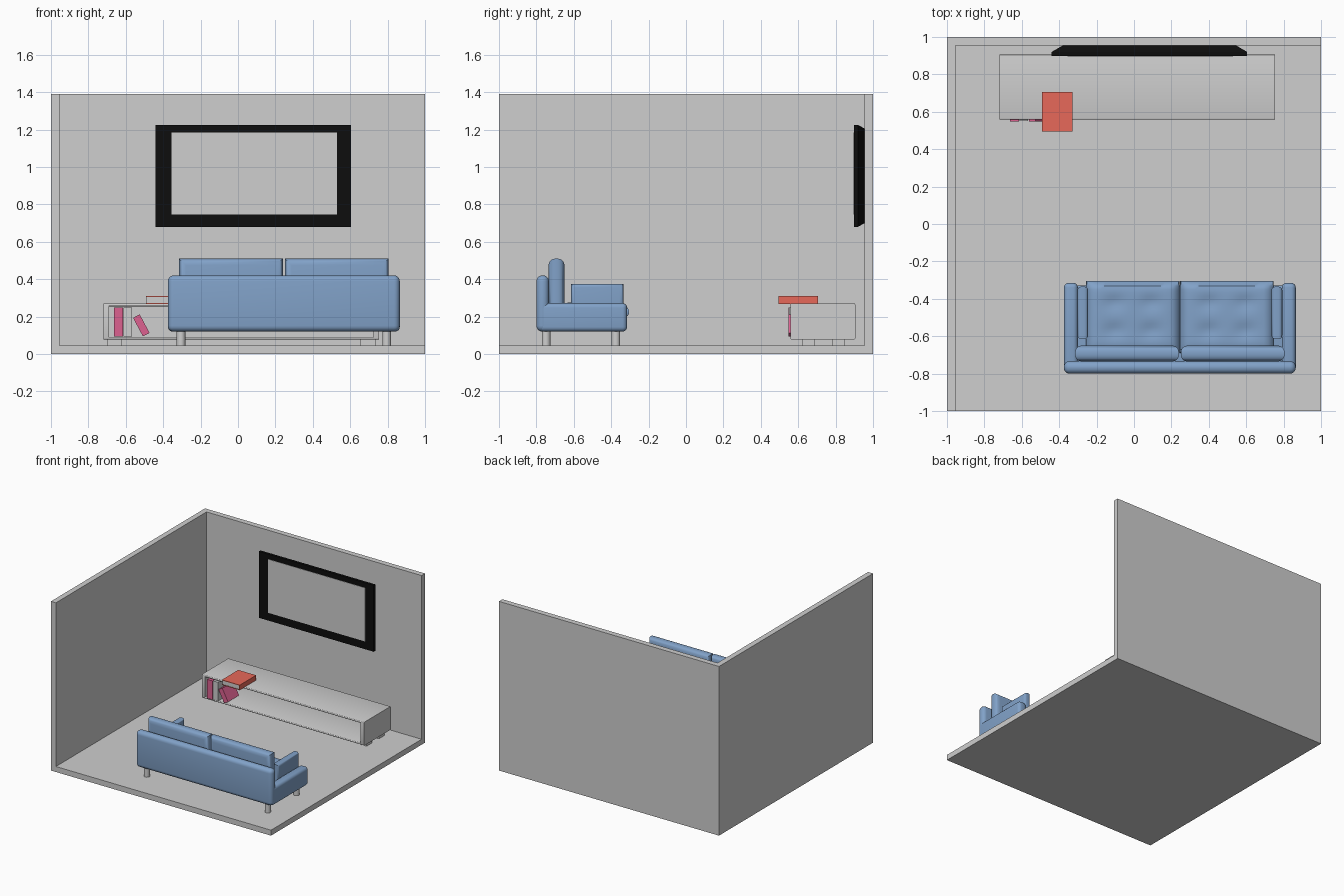
import bpy, bmesh, math
from mathutils import Matrix, Vector

if "Cube" in bpy.data.objects:
    bpy.data.objects.remove(bpy.data.objects["Cube"])


def material(name, rgb):
    m = bpy.data.materials.new(name)
    m.diffuse_color = (*rgb, 1)
    m.use_nodes = True
    m.node_tree.nodes["Principled BSDF"].inputs["Base Color"].default_value = m.diffuse_color
    return m


GREY = material("light_grey", (0.62, 0.62, 0.62))
BLUE = material("sofa_blue", (0.22, 0.36, 0.58))
BLACK = material("black", (0.004, 0.004, 0.004))
RED = material("book_red", (0.80, 0.14, 0.10))
PINK = material("book_pink", (0.72, 0.12, 0.28))


def finish(bm, name, mat, smooth=False):
    bmesh.ops.recalc_face_normals(bm, faces=bm.faces)
    me = bpy.data.meshes.new(name)
    bm.to_mesh(me)
    bm.free()
    me.materials.append(mat)
    ob = bpy.data.objects.new(name, me)
    bpy.context.collection.objects.link(ob)
    if smooth:
        bpy.ops.object.select_all(action='DESELECT')
        ob.select_set(True)
        bpy.context.view_layer.objects.active = ob
        bpy.ops.object.shade_smooth_by_angle(angle=math.radians(40))
    return ob


def box(name, x, y, z, mat, r=0, axes="xyz", seg=5):
    """Box from (min, max) ranges, rounding the edges parallel to axes."""
    bm = bmesh.new()
    bmesh.ops.create_cube(bm, size=1)
    for v in bm.verts:
        v.co = [lo + (c + 0.5) * (hi - lo) for c, (lo, hi) in zip(v.co, (x, y, z))]
    if r:
        edges = []
        for e in bm.edges:
            d = e.verts[0].co - e.verts[1].co
            if "xyz"[max(range(3), key=lambda i: abs(d[i]))] in axes:
                edges.append(e)
        bmesh.ops.bevel(bm, geom=edges, offset=r, segments=seg, profile=0.5,
                        affect='EDGES', clamp_overlap=True)
    return finish(bm, name, mat, r > 0)


# Room shell
box("floor", (-1, 1), (-1, 1), (0, 0.045), GREY)
box("left_wall", (-1, -0.955), (-1, 1), (0.045, 1.39), GREY)
box("back_wall", (-0.955, 1), (0.955, 1), (0.045, 1.39), GREY)

# Television: front slab tapering towards the wall, plus screen plate
box("tv_frame", (-0.44, 0.605), (0.898, 0.92), (0.68, 1.225), BLACK)
bm = bmesh.new()
bmesh.ops.create_cube(bm, size=1)
for v in bm.verts:
    back = v.co.y > 0
    sx, sz = (0.925, 0.505) if back else (1.045, 0.545)
    v.co = (0.0825 + v.co.x * sx, 0.955 if back else 0.92, 0.9525 + v.co.z * sz)
finish(bm, "tv_back", BLACK)
box("tv_screen", (-0.355, 0.53), (0.895, 0.8985), (0.745, 1.185), GREY)

# Low open media bench
Y = (0.558, 0.905)
box("bench_top", (-0.72, 0.755), Y, (0.255, 0.27), GREY, 0.006, "x", 3)
box("bench_bottom", (-0.72, 0.755), Y, (0.078, 0.092), GREY, 0.006, "x", 3)
box("bench_back", (-0.70, 0.735), (0.89, 0.905), (0.085, 0.262), GREY)
for side, x in (("left", (-0.72, -0.69)), ("right", (0.725, 0.755))):
    box("bench_side_" + side, x, Y, (0.078, 0.27), GREY, 0.008, "x", 3)
for i, x in enumerate(((-0.70, -0.62), (0.655, 0.735))):
    for j, y in enumerate(((0.62, 0.69), (0.78, 0.85))):
        box(f"bench_foot_{i}_{j}", x, y, (0.045, 0.08), GREY)


def book(name, w, d, t, mat, matrix):
    """Book lying flat, spine on +x: two covers, a spine and the pages."""
    c = 0.005
    parts = [
        box(name + "_lower_cover", (0, w), (0, d), (0, c), mat),
        box(name + "_upper_cover", (0, w), (0, d), (t - c, t), mat),
        box(name + "_spine", (w - c, w), (0, d), (c, t - c), mat),
        box(name + "_pages", (0.004, w - c), (0.003, d - 0.003), (c, t - c), GREY)]
    for p in parts:
        p.data.transform(matrix)


# Books on and in the bench
book("flat_book", 0.163, 0.213, 0.042, RED, Matrix.Translation((-0.493, 0.494, 0.268)))
box("standing_book_pink", (-0.663, -0.615), (0.547, 0.69), (0.093, 0.248), PINK)
box("standing_book_grey", (-0.612, -0.568), (0.55, 0.69), (0.093, 0.248), GREY)
lean = box("leaning_book", (-0.02, 0.02), (0.547, 0.69), (-0.056, 0.056), PINK)
lean.data.transform(Matrix.Translation((-0.517, 0, 0.153)) @ Matrix.Rotation(math.radians(-28), 4, 'Y'))

# Sofa frame
CX = 0.245
box("sofa_back", (-0.375, 0.865), (-0.80, -0.733), (0.12, 0.42), BLUE, 0.031)
box("sofa_base", (-0.34, 0.83), (-0.77, -0.33), (0.125, 0.215), BLUE, 0.01)


def seat_cushion(name, x, y, z):
    """Pillow shape with four shallow tufts on the top."""
    bm = bmesh.new()
    bmesh.ops.create_cube(bm, size=2)
    bmesh.ops.subdivide_edges(bm, edges=bm.edges[:], cuts=19, use_grid_fill=True)
    ctr = [(a + b) / 2 for a, b in (x, y, z)]
    half = [(b - a) / 2 for a, b in (x, y, z)]
    for v in bm.verts:
        u, t, w = v.co
        f = math.sqrt(max(0, (1 - u ** 10) * (1 - t ** 10)))
        h = half[2] * w * (0.4 + 0.6 * f)
        if w > 0:
            for a in (-0.4, 0.4):
                for b in (-0.4, 0.4):
                    h -= 0.012 * w * math.exp(-((u - a) ** 2 + (t - b) ** 2) / 0.05)
        v.co = Vector((ctr[0] + half[0] * u * (1 - 0.02 * w * w),
                       ctr[1] + half[1] * t * (1 - 0.04 * w * w), ctr[2] + h))
    finish(bm, name, BLUE, True)


# Mirrored sofa parts
for s, side in ((-1, "left"), (1, "right")):
    def mx(a, b):
        return tuple(sorted((CX + s * a, CX + s * b)))
    box("side_rail_" + side, mx(0.545, 0.62), (-0.785, -0.315), (0.12, 0.272), BLUE, 0.025)
    box("arm_cushion_" + side, mx(0.49, 0.548), (-0.615, -0.335), (0.20, 0.375), BLUE, 0.02, "yz")
    box("back_cushion_" + side, mx(0.005, 0.56), (-0.735, -0.65), (0.24, 0.51), BLUE, 0.036, "xz")
    seat_cushion("seat_cushion_" + side, mx(0.002, 0.502), (-0.69, -0.304), (0.175, 0.275))
    for y, end in ((-0.748, "back"), (-0.375, "front")):
        bm = bmesh.new()
        bmesh.ops.create_cone(bm, cap_ends=True, segments=24, radius1=0.023, radius2=0.023,
                              depth=0.095, matrix=Matrix.Translation((CX + s * 0.55, y, 0.0925)))
        finish(bm, f"sofa_leg_{end}_{side}", GREY, True)
